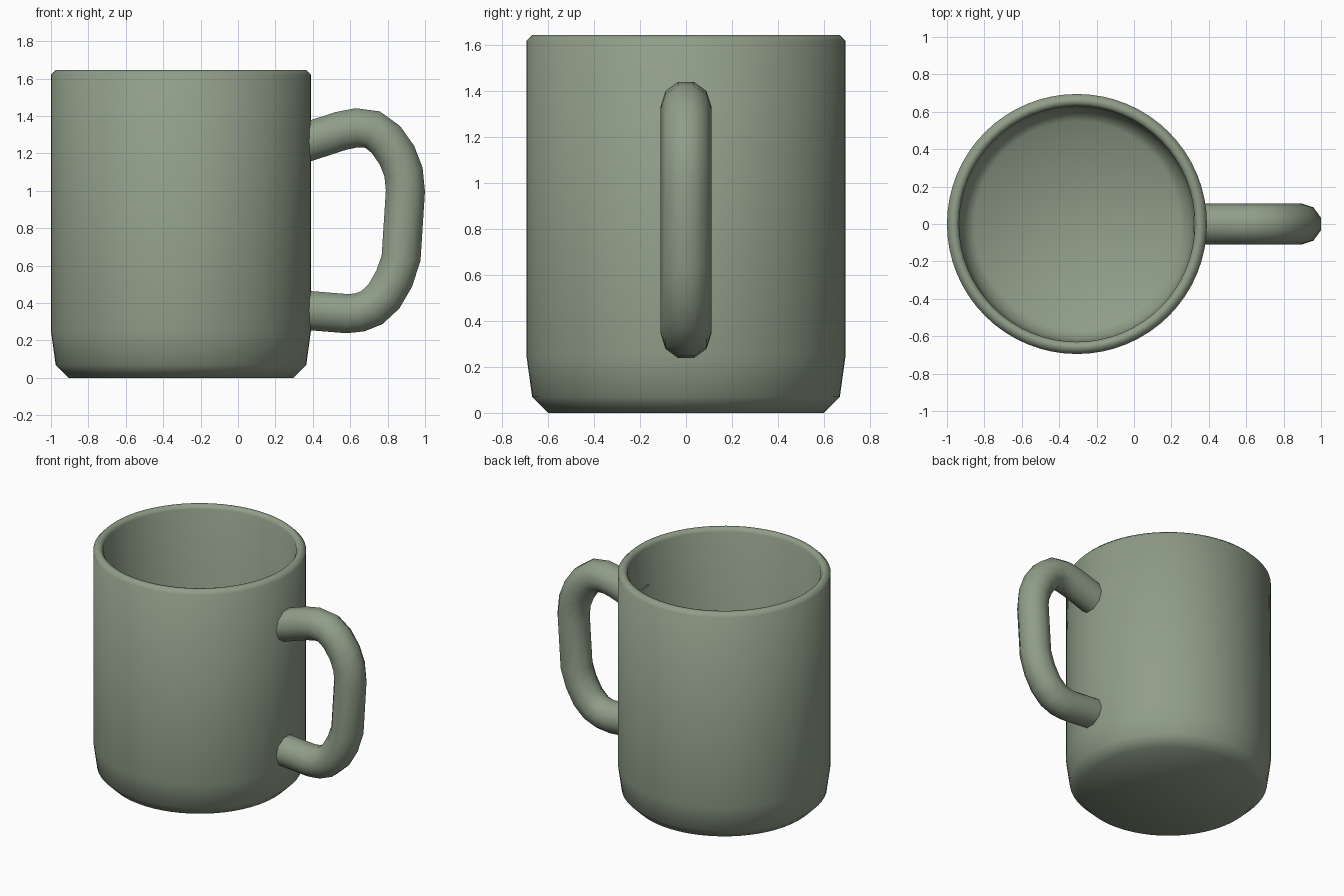
import bpy
import bmesh
import math
from mathutils import Vector

cube = bpy.data.objects.get("Cube")
if cube:
    bpy.data.objects.remove(cube, do_unlink=True)

# Single glaze colour
glaze = bpy.data.materials.new("sage green glaze")
glaze.use_nodes = True
colour = (0.28, 0.34, 0.25, 1)
glaze.diffuse_color = colour
shader = next(n for n in glaze.node_tree.nodes if n.type == "BSDF_PRINCIPLED")
shader.inputs["Base Color"].default_value = colour
shader.inputs["Roughness"].default_value = 0.6


def finish(name, bm, angle):
    """Turn a bmesh into a smooth-shaded, glazed object."""
    bmesh.ops.recalc_face_normals(bm, faces=bm.faces)
    mesh = bpy.data.meshes.new(name)
    bm.to_mesh(mesh)
    bm.free()
    mesh.materials.append(glaze)
    obj = bpy.data.objects.new(name, mesh)
    bpy.context.collection.objects.link(obj)
    bpy.ops.object.select_all(action="DESELECT")
    obj.select_set(True)
    bpy.context.view_layer.objects.active = obj
    bpy.ops.object.shade_smooth_by_angle(angle=math.radians(angle))
    return obj


def bridge(bm, rings):
    """Join successive vertex rings with quads."""
    for a, b in zip(rings, rings[1:]):
        for i in range(len(a)):
            j = (i + 1) % len(a)
            bm.faces.new((a[i], a[j], b[j], b[i]))


def fan(bm, ring, centre):
    """Close a ring with triangles to a centre point."""
    tip = bm.verts.new(centre)
    for i in range(len(ring)):
        bm.faces.new((ring[i], ring[(i + 1) % len(ring)], tip))


# Mug body: outer wall, bevelled rim and inner wall as one lathe profile
CENTRE_X = -0.305
SIDES = 64
profile = [(0.60, 0), (0.67, 0.07), (0.695, 0.25), (0.695, 1.62),
           (0.67, 1.645), (0.645, 1.645), (0.63, 1.62),
           (0.63, 0.27), (0.61, 0.13), (0.55, 0.07)]
bm = bmesh.new()
rings = []
for r, z in profile:
    turns = [2 * math.pi * i / SIDES for i in range(SIDES)]
    rings.append([bm.verts.new((CENTRE_X + r * math.cos(t), r * math.sin(t), z))
                  for t in turns])
bridge(bm, rings)
fan(bm, rings[0], (CENTRE_X, 0, 0))
fan(bm, rings[-1], (CENTRE_X, 0, 0.07))
finish("mug_body", bm, 60)

# Handle: ten-sided tube swept along a path in the xz plane
path = [(0.35, 1.255), (0.55, 1.32), (0.635, 1.337), (0.72, 1.327),
        (0.79, 1.275), (0.85, 1.19), (0.885, 1.1), (0.895, 1.0),
        (0.872, 0.64), (0.835, 0.53), (0.78, 0.435), (0.715, 0.375),
        (0.65, 0.35), (0.585, 0.343), (0.35, 0.362)]
points = [Vector((x, 0, z)) for x, z in path]
TUBE_SIDES, TUBE_RADIUS = 10, 0.11
side = Vector((0, 1, 0))
bm = bmesh.new()
rings = []
for i, p in enumerate(points):
    tangent = (points[min(i + 1, len(points) - 1)] - points[max(i - 1, 0)]).normalized()
    outward = tangent.cross(side)
    turns = [2 * math.pi * k / TUBE_SIDES for k in range(TUBE_SIDES)]
    rings.append([bm.verts.new(p + TUBE_RADIUS * (math.cos(t) * side + math.sin(t) * outward))
                  for t in turns])
bridge(bm, rings)
bm.faces.new(rings[0])
bm.faces.new(rings[-1])
finish("handle", bm, 60)
